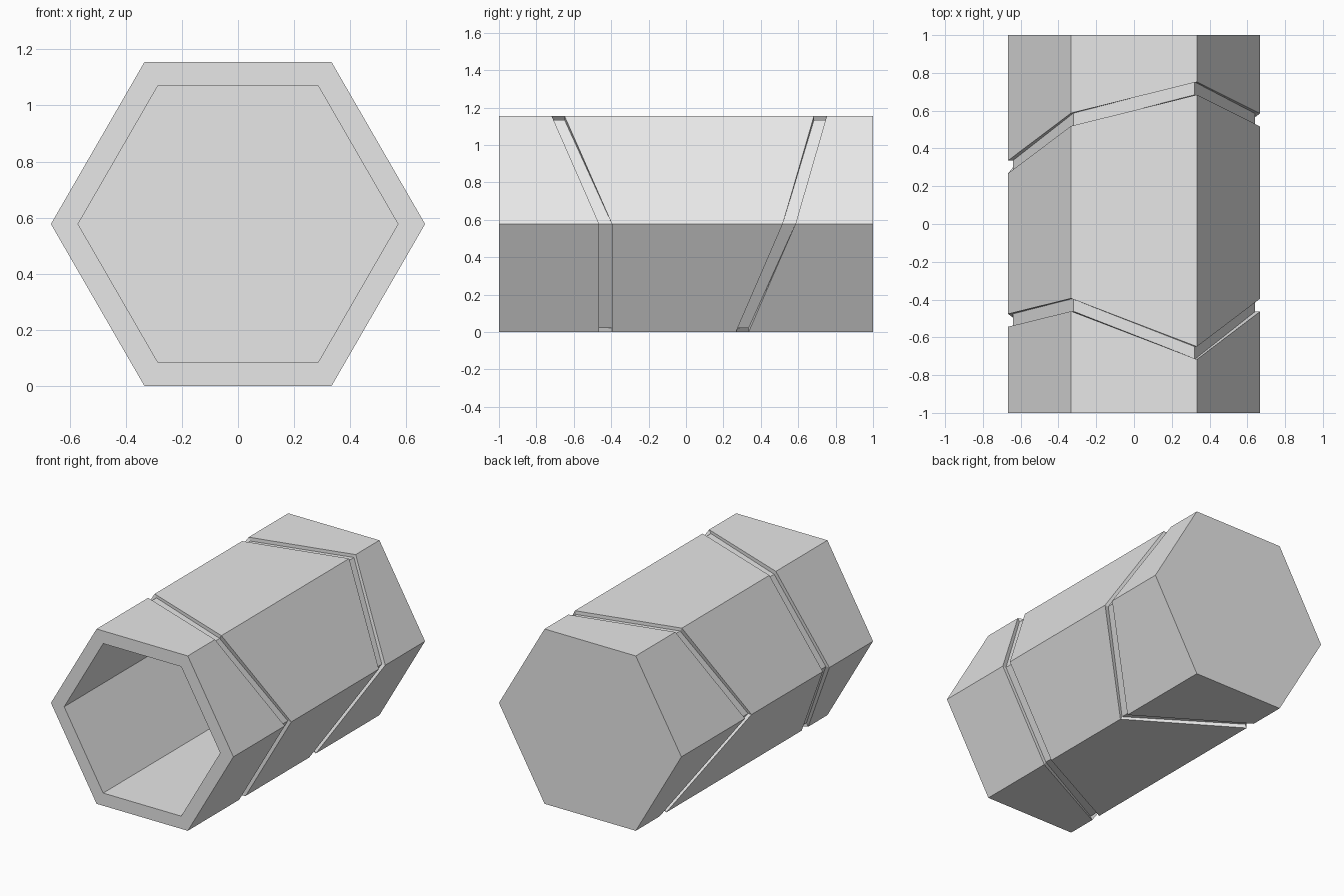
import bpy, bmesh
from math import cos, sin, pi, sqrt

cube = bpy.data.objects.get("Cube")
if cube:
    bpy.data.objects.remove(cube)

R = 2 / 3                  # outer corner radius
R_GROOVE = 0.641           # groove floor radius
R_HOLE = 0.57              # inner wall radius
CZ = R * sqrt(3) / 2       # axis height
HALF = 0.034               # half width of a groove

# Groove centre along the axis at each corner, counter-clockwise from +x
FRONT_GROOVE = [-0.43, -0.683, -0.428, -0.51, -0.765, -0.43]
BACK_GROOVE = [0.551, 0.718, 0.553, 0.302, 0.718, 0.301]

grey = bpy.data.materials.new("grey")
grey.diffuse_color = (0.8, 0.8, 0.8, 1)
grey.use_nodes = True
grey.node_tree.nodes["Principled BSDF"].inputs["Base Color"].default_value = (0.8, 0.8, 0.8, 1)

bm = bmesh.new()


def ring(radius, ys):
    """Hexagon around the axis with its own depth at each corner."""
    return [bm.verts.new((radius * cos(i * pi / 3), y, CZ + radius * sin(i * pi / 3)))
            for i, y in enumerate(ys)]


def groove(centres):
    """Four rings: down one wall, across the floor, up the other wall."""
    near = [c - HALF for c in centres]
    far = [c + HALF for c in centres]
    return [ring(R, near), ring(R_GROOVE, near), ring(R_GROOVE, far), ring(R, far)]


# Cup wall from the hole's bottom, over the rim and along the outside
rings = [ring(R_HOLE, [0.9] * 6), ring(R_HOLE, [-1] * 6), ring(R, [-1] * 6)]
rings += groove(FRONT_GROOVE) + groove(BACK_GROOVE)
rings.append(ring(R, [1] * 6))
for a, b in zip(rings, rings[1:]):
    for i in range(6):
        j = (i + 1) % 6
        bm.faces.new((a[i], a[j], b[j], b[i]))

# Hole bottom and closed back end
bm.faces.new(rings[0])
bm.faces.new(rings[-1])
bmesh.ops.recalc_face_normals(bm, faces=bm.faces)

mesh = bpy.data.meshes.new("hexagonal_cup")
bm.to_mesh(mesh)
bm.free()
mesh.materials.append(grey)
bpy.context.collection.objects.link(bpy.data.objects.new("hexagonal_cup", mesh))
